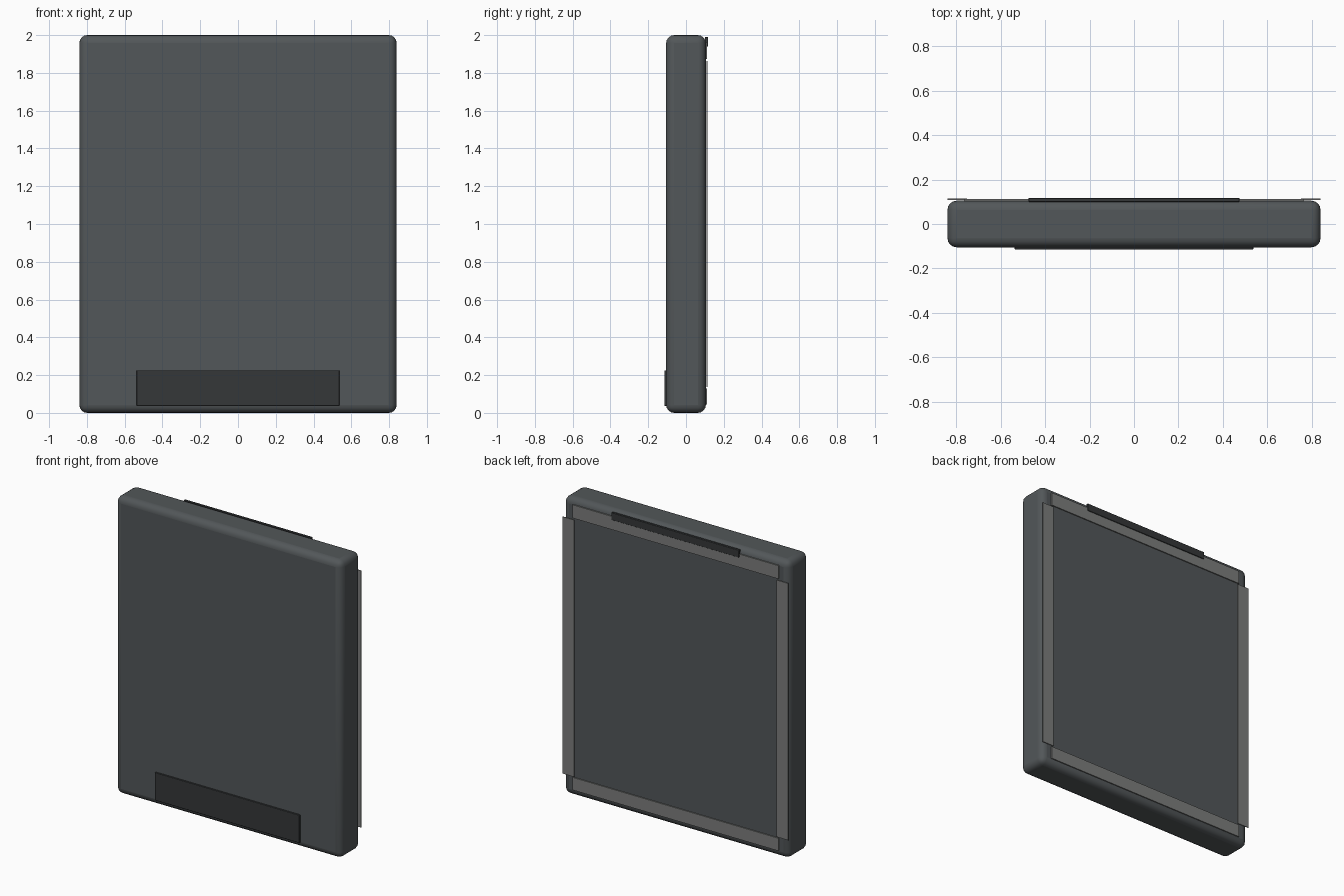
import bpy

if "Cube" in bpy.data.objects:
    bpy.data.objects.remove(bpy.data.objects["Cube"])


def material(name, rgb):
    mat = bpy.data.materials.new(name)
    mat.diffuse_color = (*rgb, 1)
    mat.use_nodes = True
    mat.node_tree.nodes["Principled BSDF"].inputs["Base Color"].default_value = mat.diffuse_color
    return mat


SLATE = material("slate", (0.085, 0.095, 0.10))
DARK = material("dark", (0.035, 0.038, 0.04))
STRIP = material("strip_grey", (0.20, 0.205, 0.20))


def box(name, x, y, z, mat, bevel=0.0, segments=1):
    """Box from (min, max) ranges, with an optional bevel."""
    ranges = (x, y, z)
    bpy.ops.mesh.primitive_cube_add(size=1, location=[(a + b) / 2 for a, b in ranges])
    ob = bpy.context.object
    ob.name = name
    ob.scale = [b - a for a, b in ranges]
    bpy.ops.object.transform_apply(location=False, rotation=False, scale=True)
    ob.data.materials.append(mat)
    if bevel:
        mod = ob.modifiers.new("bevel", 'BEVEL')
        mod.width = bevel
        mod.segments = segments
        bpy.ops.object.shade_smooth_by_angle()
    return ob


# Slab body with rounded edges
box("body", (-0.84, 0.84), (-0.105, 0.105), (0, 2), SLATE, 0.042, 4)

# Raised plate low on the front
box("front_plate", (-0.537, 0.537), (-0.115, -0.10), (0.037, 0.225), DARK, 0.003, 2)

# Thin frame strips on the back; the side pair overhangs the rounded edge
BACK = (0.109, 0.114)
for side, x in (("left", (-0.84, -0.752)), ("right", (0.752, 0.84))):
    box(side + "_strip", x, BACK, (0.137, 1.863), STRIP)
for side, z in (("bottom", (0.045, 0.13)), ("top", (1.873, 1.962))):
    box(side + "_strip", (-0.765, 0.765), (0.103, 0.112), z, STRIP)

# Dark bar along the top of the back
box("top_bar", (-0.475, 0.475), (0.10, 0.117), (1.94, 1.99), DARK, 0.003, 2)
